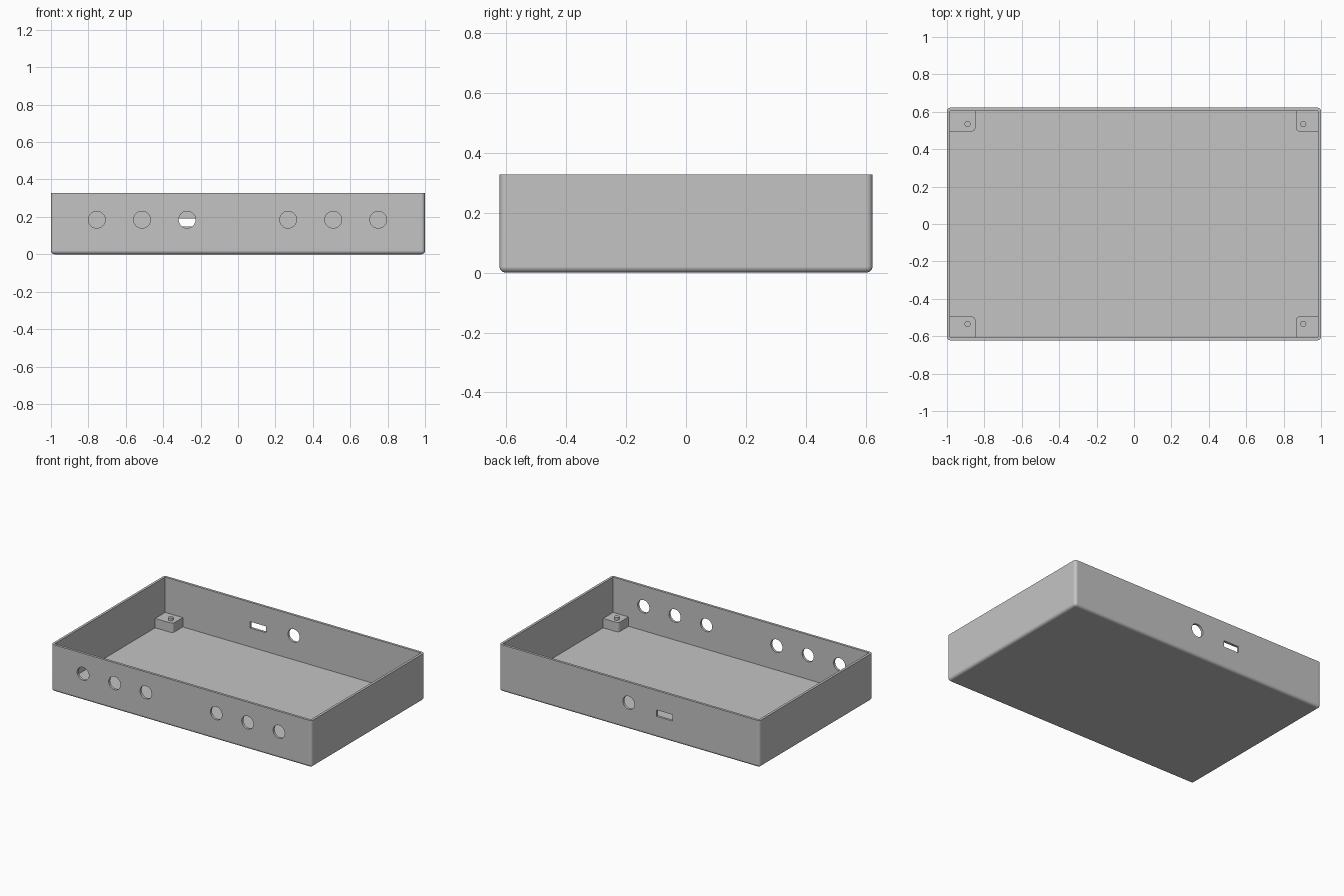
import bpy, bmesh
from mathutils import Matrix, Vector

HX, HY, H, WALL = 1.0, 0.622, 0.327, 0.017

if "Cube" in bpy.data.objects:
    bpy.data.objects.remove(bpy.data.objects["Cube"], do_unlink=True)

# Single grey plastic
grey = bpy.data.materials.new("grey plastic")
grey.use_nodes = True
grey.diffuse_color = (0.55, 0.55, 0.55, 1)
grey.node_tree.nodes["Principled BSDF"].inputs["Base Color"].default_value = grey.diffuse_color


def finish(name, bm):
    mesh = bpy.data.meshes.new(name)
    bm.to_mesh(mesh)
    bm.free()
    mesh.materials.append(grey)
    ob = bpy.data.objects.new(name, mesh)
    bpy.context.collection.objects.link(ob)
    return ob


def box(name, low, high, rounded=None, radius=0.02):
    """Box between two corners; 'rounded' picks edges by their midpoint."""
    low, high = Vector(low), Vector(high)
    bm = bmesh.new()
    bmesh.ops.create_cube(bm, size=1)
    bmesh.ops.scale(bm, vec=high - low, verts=bm.verts)
    bmesh.ops.translate(bm, vec=(low + high) / 2, verts=bm.verts)
    if rounded:
        edges = [e for e in bm.edges if rounded((e.verts[0].co + e.verts[1].co) / 2)]
        bmesh.ops.bevel(bm, geom=edges, offset=radius, segments=6,
                        profile=0.5, affect='EDGES', clamp_overlap=True)
    return finish(name, bm)


def cylinder(name, centre, radius, depth, axis='Z'):
    bm = bmesh.new()
    turn = Matrix.Rotation(1.5707963, 4, 'X') if axis == 'Y' else Matrix()
    bmesh.ops.create_cone(bm, cap_ends=True, segments=40, radius1=radius,
                          radius2=radius, depth=depth,
                          matrix=Matrix.Translation(centre) @ turn)
    return finish(name, bm)


def select_only(ob):
    bpy.ops.object.select_all(action='DESELECT')
    ob.select_set(True)
    bpy.context.view_layer.objects.active = ob


def cut(body, cutter):
    cutter.hide_render = True
    mod = body.modifiers.new("cut", 'BOOLEAN')
    mod.operation, mod.solver, mod.object = 'DIFFERENCE', 'EXACT', cutter
    select_only(body)
    bpy.ops.object.modifier_apply(modifier=mod.name)
    bpy.data.objects.remove(cutter, do_unlink=True)


def smooth(ob):
    select_only(ob)
    bpy.ops.object.shade_smooth_by_angle(angle=0.6)


# Open tray with rounded bottom and upright edges
tray = box("tray", (-HX, -HY, 0), (HX, HY, H), lambda m: m.z < H - 0.01)
cut(tray, box("cavity_cutter", (WALL - HX, WALL - HY, WALL), (HX - WALL, HY - WALL, H + 0.1)))

# Six round front openings, one round and one slotted back opening
for x in (-0.755, -0.513, -0.272, 0.268, 0.509, 0.75):
    cut(tray, cylinder("front_hole_cutter", (x, -HY, 0.185), 0.045, 0.1, 'Y'))
cut(tray, cylinder("back_hole_cutter", (0.005, HY, 0.185), 0.045, 0.1, 'Y'))
cut(tray, box("slot_cutter", (-0.33, HY - 0.05, 0.148), (-0.21, HY + 0.05, 0.192)))
smooth(tray)
weighted = tray.modifiers.new("clean shading", 'WEIGHTED_NORMAL')
weighted.keep_sharp = True

# Corner mounting blocks, each with a locating peg
for side, sx, inner_x, peg_x in (("right", -1, 0.848, 0.89), ("left", 1, 0.865, 0.905)):
    for end, sy in (("front", -1), ("back", 1)):
        a = (sx * inner_x, sy * 0.495)
        b = (sx * (HX - WALL + 0.004), sy * (HY - WALL + 0.004))
        low = (min(a[0], b[0]), min(a[1], b[1]), WALL - 0.004)
        high = (max(a[0], b[0]), max(a[1], b[1]), 0.082)
        inner_edge = lambda m: abs(m.x - a[0]) + abs(m.y - a[1]) < 0.001
        smooth(box(f"{end}_{side}_block", low, high, inner_edge))
        smooth(cylinder(f"{end}_{side}_peg", (sx * peg_x, sy * 0.534, 0.088), 0.016, 0.026))
